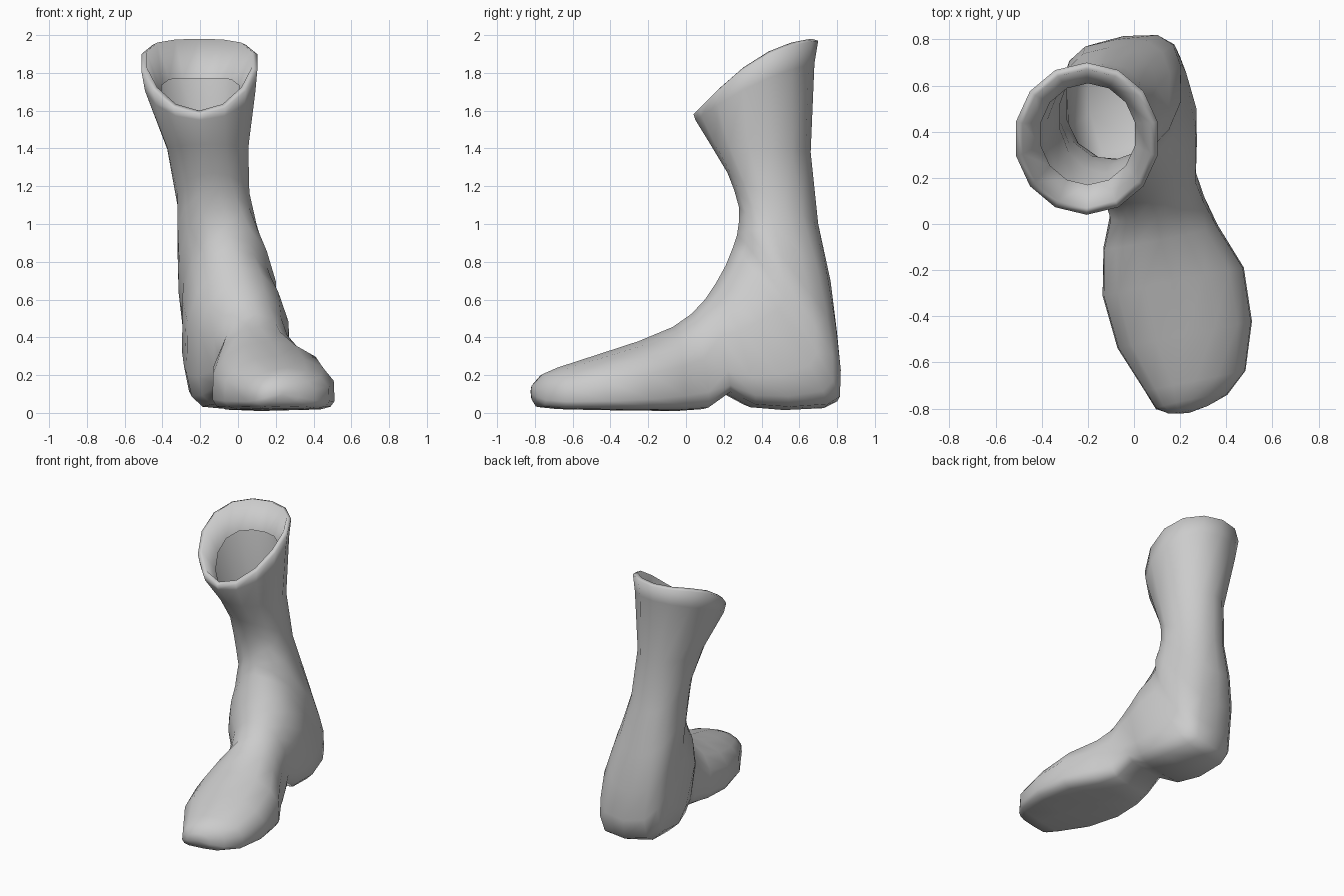
import bpy, bmesh, math
from mathutils import Vector

if "Cube" in bpy.data.objects:
    bpy.data.objects.remove(bpy.data.objects["Cube"])

SIDES = 14

# Rings fanning from toe, round the ankle, up to the cuff:
# centre x, back/sole y, z, front/instep y, z, half width, squareness of sole side
RINGS = [
    (.235, -.80, .06, -.81, .15, .09, .6),
    (.25, -.775, .03, -.76, .205, .16, .5),
    (.265, -.68, .02, -.68, .24, .225, .4),
    (.22, -.48, .015, -.48, .305, .30, .35),
    (.17, -.25, .012, -.25, .38, .315, .35),
    (.115, -.05, .01, -.07, .455, .255, .4),
    (.10, .09, .02, .03, .525, .21, .4),
    (.07, .21, .10, .10, .60, .205, .45),
    (.03, .34, .03, .16, .69, .25, .45),
    (.00, .52, .015, .21, .78, .28, .45),
    (-.03, .73, .025, .25, .88, .265, .5),
    (-.045, .80, .06, .27, .94, .26, .6),
    (-.045, .815, .2, .28, 1.01, .255, .65),
    (-.08, .80, .42, .28, 1.09, .24, .7),
    (-.11, .765, .7, .255, 1.18, .215, .8),
    (-.13, .70, 1.0, .22, 1.27, .195, .9),
    (-.16, .66, 1.38, .13, 1.42, .22, 1),
    (-.20, .68, 1.85, .05, 1.55, .30, 1),
    (-.205, .70, 1.97, .04, 1.58, .315, 1),
    (-.205, .67, 1.98, .07, 1.60, .285, 1),
]
LINING = (-.2, .61, 1.77, .17, 1.47, .21, 1)


def ring_points(ring, index):
    cx, by, bz, fy, fz, w, e = ring
    back, front = Vector((cx, by, bz)), Vector((cx, fy, fz))
    widest = .4 if index < 7 else .5
    yaw = .2 if index < 12 else max(0, .2 - .05 * (index - 11))
    side = Vector((1, yaw, 0)).normalized()
    rise = .085 if index > 17 else .04 if index == 17 else 0
    pts = []
    for k in range(SIDES):
        t = 2 * math.pi * k / SIDES
        c, s = math.cos(t), math.sin(t)
        p = 1 if c > 0 else e
        across = math.copysign(abs(s) ** p, s) if abs(s) > 1e-6 else 0
        along = math.copysign(abs(c) ** p, c) if abs(c) > 1e-6 else 0
        f = widest + along * ((1 - widest) if c > 0 else widest)
        co = back.lerp(front, f) + side * across * w
        co.z += rise * s * s
        pts.append(co)
    return pts


# Boot shell: one loft, closed at the toe, open at the cuff with a folded lining
bm = bmesh.new()
loops = [[bm.verts.new(p) for p in ring_points(r, i)]
         for i, r in enumerate(RINGS + [LINING])]
for a, b in zip(loops, loops[1:]):
    for k in range(SIDES):
        n = (k + 1) % SIDES
        bm.faces.new((a[k], a[n], b[n], b[k]))

# Rounded toe tip
tip = bm.verts.new((.237, -.82, .10))
for k in range(SIDES):
    bm.faces.new((tip, loops[0][(k + 1) % SIDES], loops[0][k]))

bmesh.ops.recalc_face_normals(bm, faces=bm.faces)
mesh = bpy.data.meshes.new("boot")
bm.to_mesh(mesh)
bm.free()
boot = bpy.data.objects.new("boot", mesh)
bpy.context.collection.objects.link(boot)
for poly in mesh.polygons:
    poly.use_smooth = True
